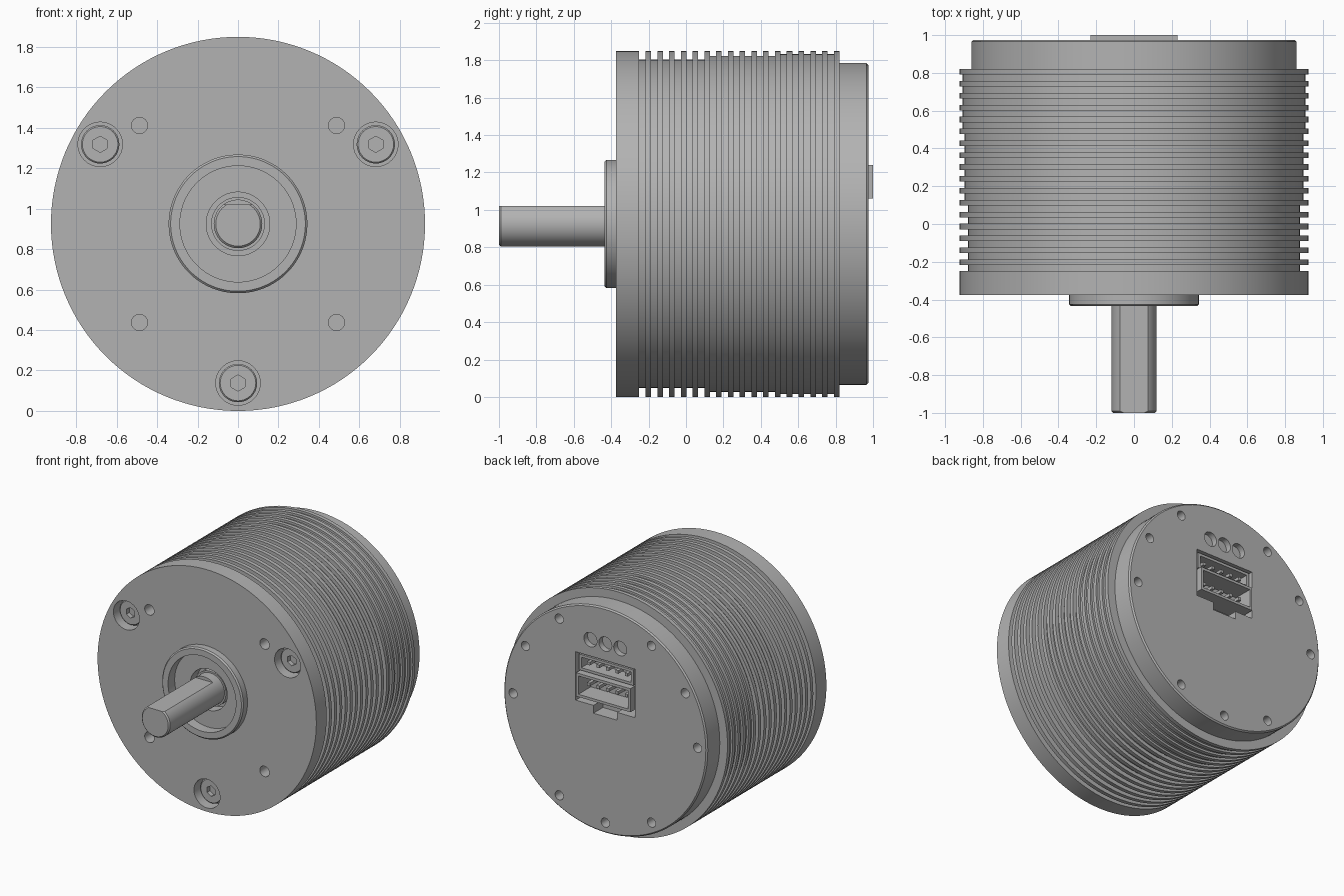
import bpy, bmesh
from math import sin, cos, pi, radians
from mathutils import Matrix, Vector

if "Cube" in bpy.data.objects:
    bpy.data.objects.remove(bpy.data.objects["Cube"])

AXIS_Z = 0.925   # height of the motor axis
R = 0.925        # outer radius

metal = bpy.data.materials.new("plain grey metal")
metal.use_nodes = True
GREY = (0.45, 0.45, 0.45, 1)
metal.diffuse_color = GREY
metal.node_tree.nodes["Principled BSDF"].inputs["Base Color"].default_value = GREY


def finish(name, bm):
    """Turn a bmesh (built around the axis) into a placed object."""
    bmesh.ops.recalc_face_normals(bm, faces=bm.faces)
    mesh = bpy.data.meshes.new(name)
    bm.to_mesh(mesh)
    bm.free()
    mesh.materials.append(metal)
    obj = bpy.data.objects.new(name, mesh)
    obj.location.z = AXIS_Z
    bpy.context.collection.objects.link(obj)
    return obj


def lathe(name, profile, steps=128):
    """Spin (radius, y) points about the y axis."""
    bm = bmesh.new()
    verts = [bm.verts.new((r, y, 0)) for r, y in profile]
    edges = [bm.edges.new(pair) for pair in zip(verts, verts[1:])]
    bmesh.ops.spin(bm, geom=verts + edges, cent=(0, 0, 0), axis=(0, 1, 0),
                   angle=2 * pi, steps=steps, use_duplicate=False)
    bmesh.ops.remove_doubles(bm, verts=bm.verts, dist=0.0001)
    return finish(name, bm)


def add_cylinder(bm, x, z, r, y0, y1, sides=32):
    place = Matrix.Translation((x, (y0 + y1) / 2, z)) @ Matrix.Rotation(pi / 2, 4, 'X')
    bmesh.ops.create_cone(bm, cap_ends=True, segments=sides, radius1=r, radius2=r,
                          depth=y1 - y0, matrix=place)


def add_box(bm, x0, x1, y0, y1, z0, z1):
    size = Vector((x1 - x0, y1 - y0, z1 - z0))
    mid = Vector((x0 + x1, y0 + y1, z0 + z1)) / 2
    bmesh.ops.create_cube(bm, size=1, matrix=Matrix.Translation(mid) @ Matrix.Diagonal(size.to_4d()))


def cut(obj, bm):
    """Subtract the shapes in bm from obj."""
    cutter = finish("cutter", bm)
    cutter.hide_render = True
    mod = obj.modifiers.new("cut", 'BOOLEAN')
    mod.object = cutter
    mod.solver = 'EXACT'
    bpy.context.view_layer.objects.active = obj
    bpy.ops.object.modifier_apply(modifier=mod.name)
    bpy.data.objects.remove(cutter)


def ring(radius, angles):
    return [(radius * cos(radians(a)), radius * sin(radians(a))) for a in angles]


parts = []

# Front flange with raised pilot ring and shaft recess
flange = lathe("front_flange", [
    (0, -0.27), (0.157, -0.27), (0.157, -0.355), (0.287, -0.355), (0.287, -0.435),
    (0.333, -0.435), (0.343, -0.425), (0.343, -0.375), (R, -0.375), (R, -0.25), (0, -0.25)])
screw_spots = ring(0.787, (30, 150, 270))
bm = bmesh.new()
for x, z in screw_spots:
    add_cylinder(bm, x, z, 0.11, -0.5, -0.28)
for x, z in ring(0.689, (45, 135, 225, 315)):
    add_cylinder(bm, x, z, 0.04, -0.5, -0.28)
cut(flange, bm)
parts.append(flange)

# Socket head screws
for i, (x, z) in enumerate(screw_spots):
    screw = lathe(f"flange_screw_{i + 1}", [(0, -0.325), (0.088, -0.325), (0.095, -0.318),
                                            (0.095, -0.275), (0, -0.275)], 32)
    bm = bmesh.new()
    add_cylinder(bm, 0, 0, 0.04, -0.4, -0.29, 6)
    cut(screw, bm)
    screw.location += Vector((x, 0, z))
    parts.append(screw)

# Finned housing: grooves get shallower towards the back
FINS, START, END = 17, -0.25, 0.82
pitch = (END - START) / FINS
profile = [(0, START)]
for i in range(FINS):
    core = R - (0.047 if i < 6 else 0.027 if i < 12 else 0.016)
    y = START + i * pitch
    profile += [(core, y), (core, y + pitch * 0.53), (R, y + pitch * 0.53), (R, y + pitch)]
parts.append(lathe("finned_housing", profile + [(0, END)]))

# Back cap with screw holes, indicator holes and connector pocket
cap = lathe("back_cap", [(0, 0.82), (0.86, 0.82), (0.86, 0.965), (0.85, 0.975), (0, 0.975)])
bm = bmesh.new()
for x, z in ring(0.78, (0, 30, 60, 120, 150, 180, 240, 270, 300)):
    add_cylinder(bm, x, z, 0.035, 0.89, 1.1, 24)
for x in (-0.126, 0, 0.126):
    add_cylinder(bm, x, 0.585, 0.055, 0.93, 1.1)
add_box(bm, -0.25, 0.25, 0.84, 1.1, 0.09, 0.46)
cut(cap, bm)
bm = bmesh.new()
add_box(bm, -0.1, 0.1, 0.86, 1.1, 0.03, 0.12)
cut(cap, bm)
parts.append(cap)

# Two stacked connectors with pins
for name, z0, z1, front in (("lower", 0.135, 0.315, 1.0), ("upper", 0.325, 0.445, 0.965)):
    bm = bmesh.new()
    add_box(bm, -0.23, 0.23, 0.83, front, z0, z1)
    shell = finish(name + "_connector_shell", bm)
    bm = bmesh.new()
    add_box(bm, -0.21, 0.21, 0.85, 1.1, z0 + 0.02, z1 - 0.02)
    cut(shell, bm)
    parts.append(shell)
    bm = bmesh.new()
    for i in range(5):
        x = (i - 2) * 0.08
        mid = (z0 + z1) / 2
        add_box(bm, x - 0.012, x + 0.012, 0.84, 0.95, mid - 0.012, mid + 0.012)
    parts.append(finish(name + "_connector_pins", bm))

# Shaft collar and shaft with a flat on top
parts.append(lathe("shaft_collar", [(0, -0.335), (0.133, -0.335), (0.133, -0.26), (0, -0.26)], 64))
shaft = lathe("drive_shaft", [(0, -1), (0.11, -1), (0.12, -0.99), (0.12, -0.26), (0, -0.26)], 64)
bm = bmesh.new()
add_box(bm, -0.2, 0.2, -1.1, -0.41, 0.095, 0.3)
cut(shaft, bm)
parts.append(shaft)

# Smooth round walls, keep edges sharp
bpy.ops.object.select_all(action='DESELECT')
for obj in parts:
    obj.select_set(True)
bpy.context.view_layer.objects.active = parts[0]
bpy.ops.object.shade_smooth_by_angle(angle=radians(30))
